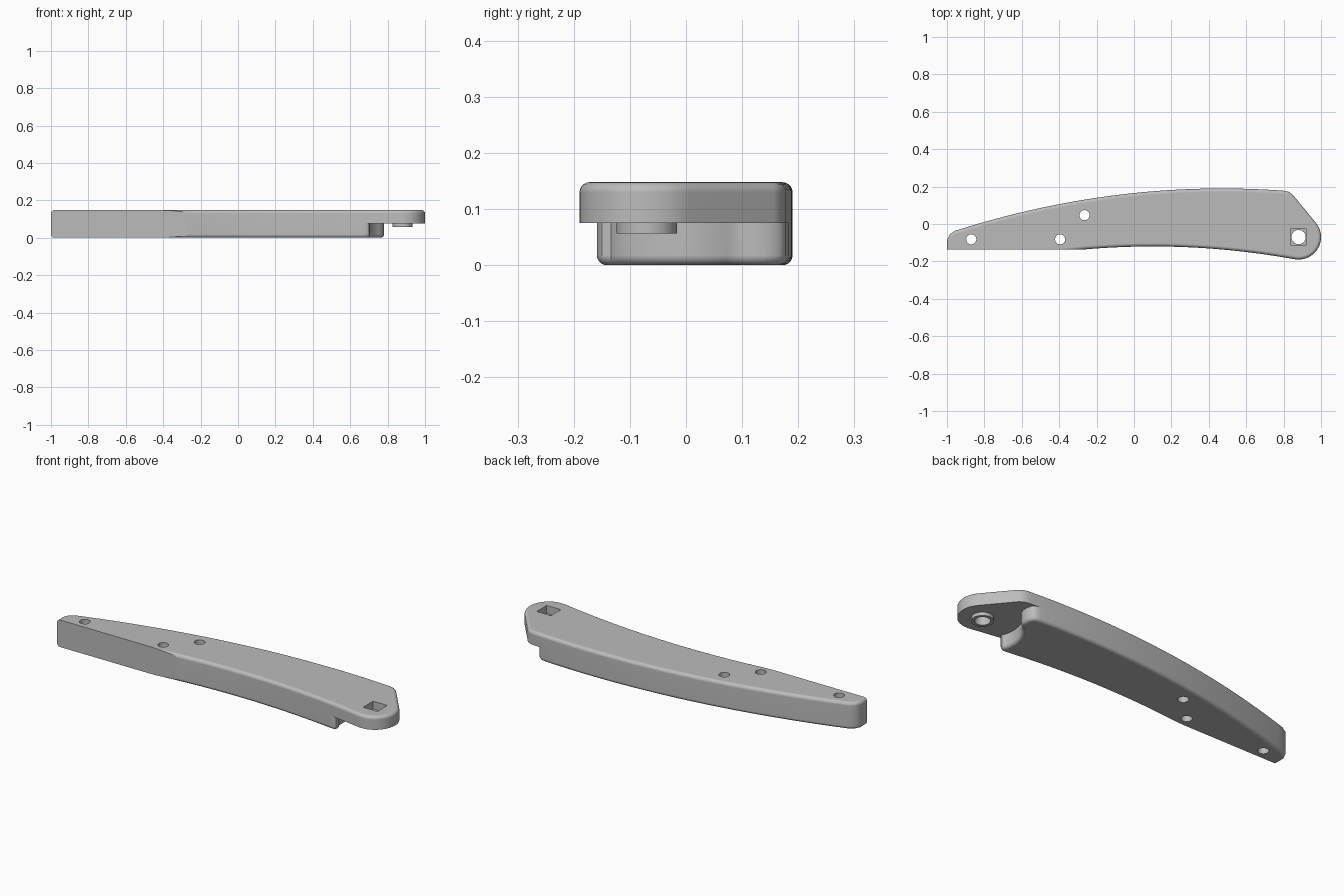
import bpy, bmesh
from math import cos, sin, radians, pi
from mathutils import Vector, Matrix

if "Cube" in bpy.data.objects:
    bpy.data.objects.remove(bpy.data.objects["Cube"], do_unlink=True)

HEIGHT, STEP_Z, FILLET = 0.148, 0.075, 0.018
PIVOT = Vector((0.88, -0.07))

grey = bpy.data.materials.new("plain grey")
grey.use_nodes = True
grey.diffuse_color = (0.5, 0.5, 0.5, 1)
grey.node_tree.nodes["Principled BSDF"].inputs["Base Color"].default_value = (0.5, 0.5, 0.5, 1)


def span(a, b, n):
    return [a + (b - a) * i / n for i in range(n + 1)]


def lower(x):
    return (x, -0.12 - (x - 0.1) ** 2 / 8.4)


def upper(x):
    return (x, 0.19 - (x - 0.47) ** 2 / 9)


def ring(radius, start, end, n):
    return [(PIVOT.x + radius * cos(radians(a)), PIVOT.y + radius * sin(radians(a)))
            for a in span(start, end, n)]


def make_object(name, bm):
    bmesh.ops.recalc_face_normals(bm, faces=bm.faces[:])
    mesh = bpy.data.meshes.new(name)
    bm.to_mesh(mesh)
    bm.free()
    mesh.materials.append(grey)
    obj = bpy.data.objects.new(name, mesh)
    bpy.context.collection.objects.link(obj)
    return obj


def cylinder(name, x, y, radius, z0, z1):
    bm = bmesh.new()
    bmesh.ops.create_cone(bm, cap_ends=True, segments=40, radius1=radius, radius2=radius,
                          depth=z1 - z0, matrix=Matrix.Translation((x, y, (z0 + z1) / 2)))
    return make_object(name, bm)


def box(name, low, high):
    low, high = Vector(low), Vector(high)
    bm = bmesh.new()
    bmesh.ops.create_cube(bm, size=1, matrix=Matrix.Translation((low + high) / 2)
                          @ Matrix.Diagonal((*(high - low), 1)))
    return make_object(name, bm)


def combine(target, tool, operation):
    mod = target.modifiers.new(operation.lower(), "BOOLEAN")
    mod.operation, mod.solver, mod.object = operation, "EXACT", tool
    bpy.context.view_layer.objects.active = target
    bpy.ops.object.modifier_apply(modifier=mod.name)
    bpy.data.objects.remove(tool, do_unlink=True)


# Curved outline: tip side first, then the long body
tip = [lower(x) for x in span(0.66, 0.84, 4)]
tip += ring(0.12, -100, 39.5, 22)
tip += [(0.848, 0.157), (0.827, 0.172), upper(0.8), upper(0.765)]
body = [upper(x) for x in span(0.73, -0.955, 40)]
body += [(-0.985, -0.055), (-1, -0.085)]
body += [lower(x) for x in span(-1, 0.62, 38)]

# Concave end wall of the thick part, with rounded corners
step = [(0.685, -0.159), (0.7, -0.15), (0.705, -0.134)]
step += ring(0.19, 195, 125, 10)
step += [(0.779, 0.11), (0.78, 0.14), (0.772, 0.165), (0.755, 0.178)]

# Plate, with the thick part extruded down from its underside
bm = bmesh.new()
ring_verts = [bm.verts.new((x, y, STEP_Z)) for x, y in tip + body]
underside = bm.faces.new(ring_verts)
raised = bmesh.ops.extrude_face_region(bm, geom=[underside], use_keep_orig=True)
bmesh.ops.translate(bm, vec=(0, 0, HEIGHT - STEP_Z),
                    verts=[g for g in raised["geom"] if isinstance(g, bmesh.types.BMVert)])
underside = next(f for f in bm.faces if all(abs(v.co.z - STEP_Z) < 1e-5 for v in f.verts))
bmesh.utils.face_split(underside, ring_verts[0], ring_verts[len(tip)],
                       coords=[(x, y, STEP_Z) for x, y in step])
thick = next(f for f in bm.faces if all(abs(v.co.z - STEP_Z) < 1e-5 for v in f.verts)
             and min(v.co.x for v in f.verts) < -0.9)
dropped = bmesh.ops.extrude_face_region(bm, geom=[thick])
bmesh.ops.translate(bm, vec=(0, 0, -STEP_Z),
                    verts=[g for g in dropped["geom"] if isinstance(g, bmesh.types.BMVert)])
if thick.is_valid:
    bmesh.ops.delete(bm, geom=[thick], context="FACES_ONLY")
bmesh.ops.recalc_face_normals(bm, faces=bm.faces[:])

# Rounded top and bottom rims
rims = [e for e in bm.edges
        if all(abs(v.co.z - HEIGHT) < 1e-5 for v in e.verts)
        or all(abs(v.co.z) < 1e-5 for v in e.verts)]
bmesh.ops.bevel(bm, geom=rims, offset=FILLET, offset_type="OFFSET", segments=5,
                profile=0.5, affect="EDGES", clamp_overlap=True)
arm = make_object("curved_arm", bm)

# Flat planed front face near the narrow end
combine(arm, box("front_trim", (-1.2, -0.5, -0.1), (0.1, -0.137, 0.3)), "DIFFERENCE")

# Pivot collar, its bore and the square recess
combine(arm, cylinder("pivot_collar", *PIVOT, 0.054, 0.057, 0.09), "UNION")
combine(arm, cylinder("pivot_bore", *PIVOT, 0.038, -0.1, 0.3), "DIFFERENCE")
combine(arm, box("square_recess", (PIVOT.x - 0.043, PIVOT.y - 0.043, 0.105),
                 (PIVOT.x + 0.043, PIVOT.y + 0.043, 0.3)), "DIFFERENCE")

# Bolt holes
for x, y in [(-0.87, -0.082), (-0.395, -0.082), (-0.265, 0.047)]:
    combine(arm, cylinder("bolt_hole", x, y, 0.027, -0.1, 0.3), "DIFFERENCE")

# Smooth curves with crisp cut edges
bpy.ops.object.select_all(action="DESELECT")
arm.select_set(True)
bpy.context.view_layer.objects.active = arm
bpy.ops.object.shade_smooth_by_angle(angle=radians(40))
weighted = arm.modifiers.new("weighted_normals", "WEIGHTED_NORMAL")
weighted.keep_sharp = True
